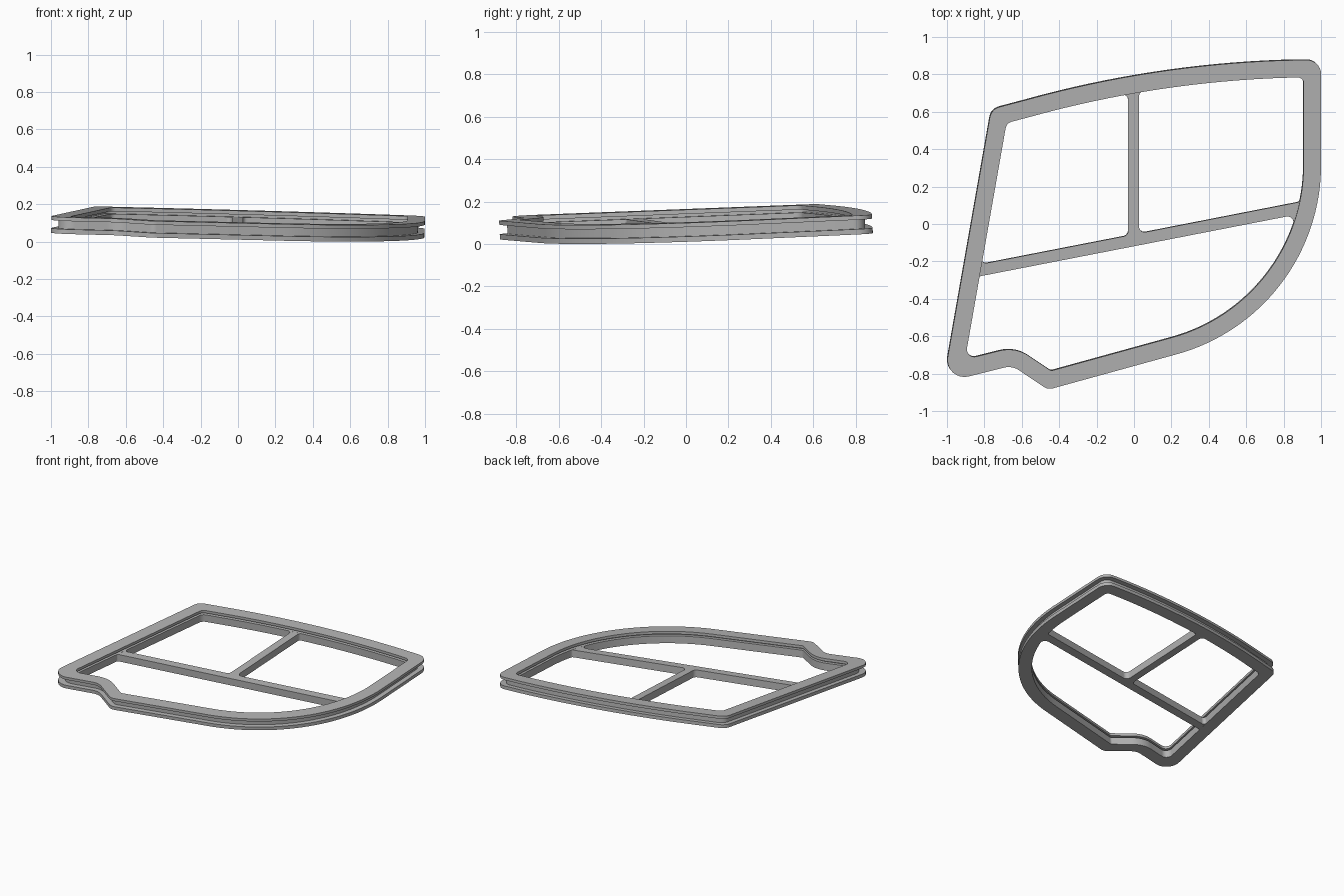
import bpy, bmesh, math
from mathutils import Vector

if "Cube" in bpy.data.objects:
    bpy.data.objects.remove(bpy.data.objects["Cube"])

NORMAL = Vector((0.036, -0.045, 1.0)).normalized()
THICK, WIDTH = 0.089, 0.093

grey = bpy.data.materials.new("frame_grey")
grey.diffuse_color = (0.45, 0.45, 0.45, 1)
grey.use_nodes = True
grey.node_tree.nodes["Principled BSDF"].inputs["Base Color"].default_value = grey.diffuse_color


def place(x, y, d):
    """Point on the tilted top plane, moved d along its normal."""
    return Vector((x, y, 0.1325 - 0.036 * x + 0.045 * y)) + NORMAL * d


def offset(pts, o):
    """Mitred inward offset of a counter-clockwise outline."""
    out, n = [], len(pts)
    for i, p in enumerate(pts):
        a, b = (p - pts[i - 1]).normalized(), (pts[(i + 1) % n] - p).normalized()
        na, nb = Vector((-a.y, a.x)), Vector((-b.y, b.x))
        out.append(p + (na + nb) * (o / (1 + na.dot(nb))))
    return out


def rounded(pts, radii, steps=8):
    """Replace each corner that has a radius by an arc."""
    out, n = [], len(pts)
    for i, (p, r) in enumerate(zip(pts, radii)):
        if r == 0:
            out.append(p)
            continue
        u, v = pts[i - 1] - p, pts[(i + 1) % n] - p
        half = u.angle(v) / 2
        t = min(r / math.tan(half), 0.95 * min(u.length, v.length))
        r = t * math.tan(half)
        u, v = u.normalized(), v.normalized()
        c = p + (u + v).normalized() * (r / math.sin(half))
        s, e = p + u * t - c, p + v * t - c
        sweep = s.angle_signed(e)  # clockwise positive
        for k in range(steps + 1):
            a = -sweep * k / steps
            out.append(c + Vector((s.x * math.cos(a) - s.y * math.sin(a),
                                   s.x * math.sin(a) + s.y * math.cos(a))))
    return out


def finish(name, bm):
    bmesh.ops.recalc_face_normals(bm, faces=bm.faces)
    mesh = bpy.data.meshes.new(name)
    bm.to_mesh(mesh)
    bm.free()
    mesh.materials.append(grey)
    ob = bpy.data.objects.new(name, mesh)
    bpy.context.collection.objects.link(ob)
    bpy.ops.object.select_all(action='DESELECT')
    ob.select_set(True)
    bpy.context.view_layer.objects.active = ob
    bpy.ops.object.shade_smooth_by_angle(angle=math.radians(30))
    return ob


# Outer outline: (x, y, outer radius, inner radius), counter-clockwise
outline = [(-1.02, -0.845, 0.09, 0.04), (-0.652, -0.753, 0.10, 0.19),
           (-0.46, -0.882, 0.06, 0.02)]
for k in range(33):  # big lower right curve
    a = math.radians(-74.7 * (1 - k / 32))
    outline.append((-0.05 + 1.05 * math.cos(a), 0.32 + 1.05 * math.sin(a), 0, 0))
outline.append((1.0, 0.882, 0.075, 0.03))
for k in range(17):  # shallow top curve
    x = 0.8 - 1.38 * k / 16
    outline.append((x, -5.018 + math.sqrt(5.9 ** 2 - (1 - x) ** 2), 0, 0))
outline.append((-0.763, 0.618, 0.07, 0.045))
base = [Vector(p[:2]) for p in outline]

# Frame: grooved section (inward offset, depth) swept round the outline
section = [(0, 0), (WIDTH, 0), (WIDTH, -0.02), (0.065, -0.02), (0.065, -0.034),
           (WIDTH, -0.034), (WIDTH, -THICK), (0, -THICK), (0, -0.064),
           (0.035, -0.064), (0.035, -0.02), (0, -0.02)]
bm = bmesh.new()
rings = []
for o, d in section:
    f = o / WIDTH
    loop = rounded(offset(base, o), [p[2] * (1 - f) + p[3] * f for p in outline])
    rings.append([bm.verts.new(place(p.x, p.y, d)) for p in loop])
for i, ring in enumerate(rings):
    prev, n = rings[i - 1], len(ring)
    for j in range(n):
        k = (j + 1) % n
        bm.faces.new((prev[j], prev[k], ring[k], ring[j]))
frame = finish("window_frame", bm)

# Glazing bars: one T-shaped plate with filleted joints to the frame
tee = [(-0.858, -0.338, 0), (-0.838, -0.338, 0), (-0.8274, -0.278, 0.015),
       (0.868, 0.0523, 0.035), (0.849, -0.025, 0), (0.875, -0.025, 0),
       (0.92, 0.169, 0), (0.897, 0.169, 0), (0.885, 0.12, 0.015),
       (0.028, -0.0475, 0.03), (0.028, 0.707, 0.025), (0.088, 0.717, 0),
       (0.088, 0.735, 0), (-0.09, 0.705, 0), (-0.09, 0.686, 0),
       (-0.03, 0.697, 0.025), (-0.03, -0.059, 0.03), (-0.8155, -0.212, 0.02),
       (-0.805, -0.152, 0), (-0.825, -0.152, 0)]
loop = rounded([Vector(p[:2]) for p in tee], [p[2] for p in tee])
bm = bmesh.new()
top = [bm.verts.new(place(p.x, p.y, -0.0345)) for p in loop]
low = [bm.verts.new(place(p.x, p.y, -THICK + 0.0005)) for p in loop]
bm.faces.new(top)
bm.faces.new(low[::-1])
for j in range(len(top)):
    k = (j + 1) % len(top)
    bm.faces.new((top[j], low[j], low[k], top[k]))
bars = finish("glazing_bars", bm)

# Rest the model on z = 0, centred
vs = [v.co for v in frame.data.vertices]
lo = [min(v[i] for v in vs) for i in range(3)]
hi = [max(v[i] for v in vs) for i in range(3)]
shift = Vector((-(lo[0] + hi[0]) / 2, -(lo[1] + hi[1]) / 2, -lo[2]))
for ob in (frame, bars):
    for v in ob.data.vertices:
        v.co += shift
